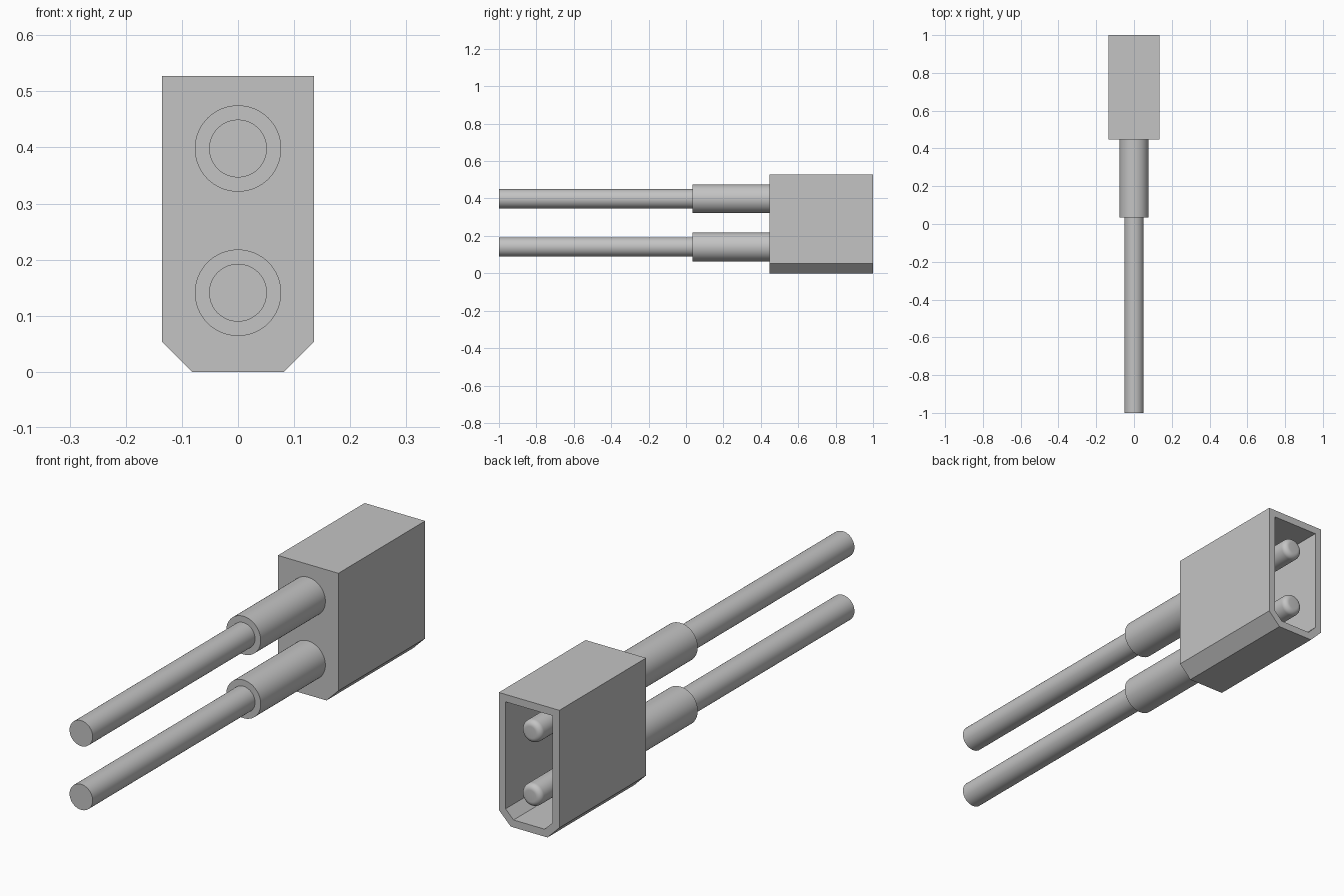
import bpy, bmesh, math

cube = bpy.data.objects.get("Cube")
if cube:
    bpy.data.objects.remove(cube, do_unlink=True)

grey = bpy.data.materials.new("plain_grey")
grey.use_nodes = True
colour = (0.55, 0.55, 0.55, 1)
grey.diffuse_color = colour
grey.node_tree.nodes["Principled BSDF"].inputs["Base Color"].default_value = colour


def skin(name, rings, smooth=False):
    """Join equal-sized rings of points into a closed solid."""
    bm = bmesh.new()
    loops = [[bm.verts.new(p) for p in ring] for ring in rings]
    for a, b in zip(loops, loops[1:]):
        for i in range(len(a)):
            j = (i + 1) % len(a)
            bm.faces.new((a[i], a[j], b[j], b[i]))
    bm.faces.new(loops[0])
    bm.faces.new(loops[-1])
    bmesh.ops.recalc_face_normals(bm, faces=bm.faces)
    mesh = bpy.data.meshes.new(name)
    bm.to_mesh(mesh)
    bm.free()
    mesh.materials.append(grey)
    obj = bpy.data.objects.new(name, mesh)
    bpy.context.collection.objects.link(obj)
    if smooth:
        bpy.ops.object.select_all(action="DESELECT")
        obj.select_set(True)
        bpy.context.view_layer.objects.active = obj
        bpy.ops.object.shade_smooth_by_angle(angle=math.radians(35))
    return obj


def lathe(name, profile, z, sides=64):
    """Turn (y, radius) pairs around an axis along y."""
    angles = [math.tau * i / sides for i in range(sides)]
    skin(name, [[(r * math.cos(a), y, z + r * math.sin(a)) for a in angles]
                for y, r in profile], smooth=True)


HALF, TOP, CUT, WALL = 0.135, 0.527, 0.053, 0.03
FRONT, FLOOR, BACK = 0.447, 0.62, 1.0


def outline(y, inset):
    """Rectangle with two bevelled lower corners, offset inwards."""
    shift = inset * math.tan(math.radians(22.5))
    w, foot, knee = HALF - inset, HALF - CUT - shift, CUT + shift
    right = [(foot, inset), (w, knee), (w, TOP - inset)]
    left = [(-x, z) for x, z in reversed(right)]
    return [(x, y, z) for x, z in right + left]


# Housing with an open socket at the back
skin("housing", [outline(FRONT, 0), outline(BACK, 0),
                 outline(BACK, WALL), outline(FLOOR, WALL)])

# Wires, sleeves and contact pins
PIN_R, ROUND, TIP = 0.045, 0.022, 0.99
for label, z in (("lower", 0.141), ("upper", 0.398)):
    lathe(label + "_wire", [(-1, 0.0515), (0.04, 0.0515)], z)
    lathe(label + "_sleeve", [(0.035, 0.077), (FRONT + 0.01, 0.077)], z)
    tip = []
    for i in range(9):
        a = math.pi / 2 * i / 8
        tip.append((TIP - ROUND + ROUND * math.sin(a),
                    PIN_R - ROUND + ROUND * math.cos(a)))
    lathe(label + "_pin", [(FLOOR - 0.02, PIN_R)] + tip, z)
